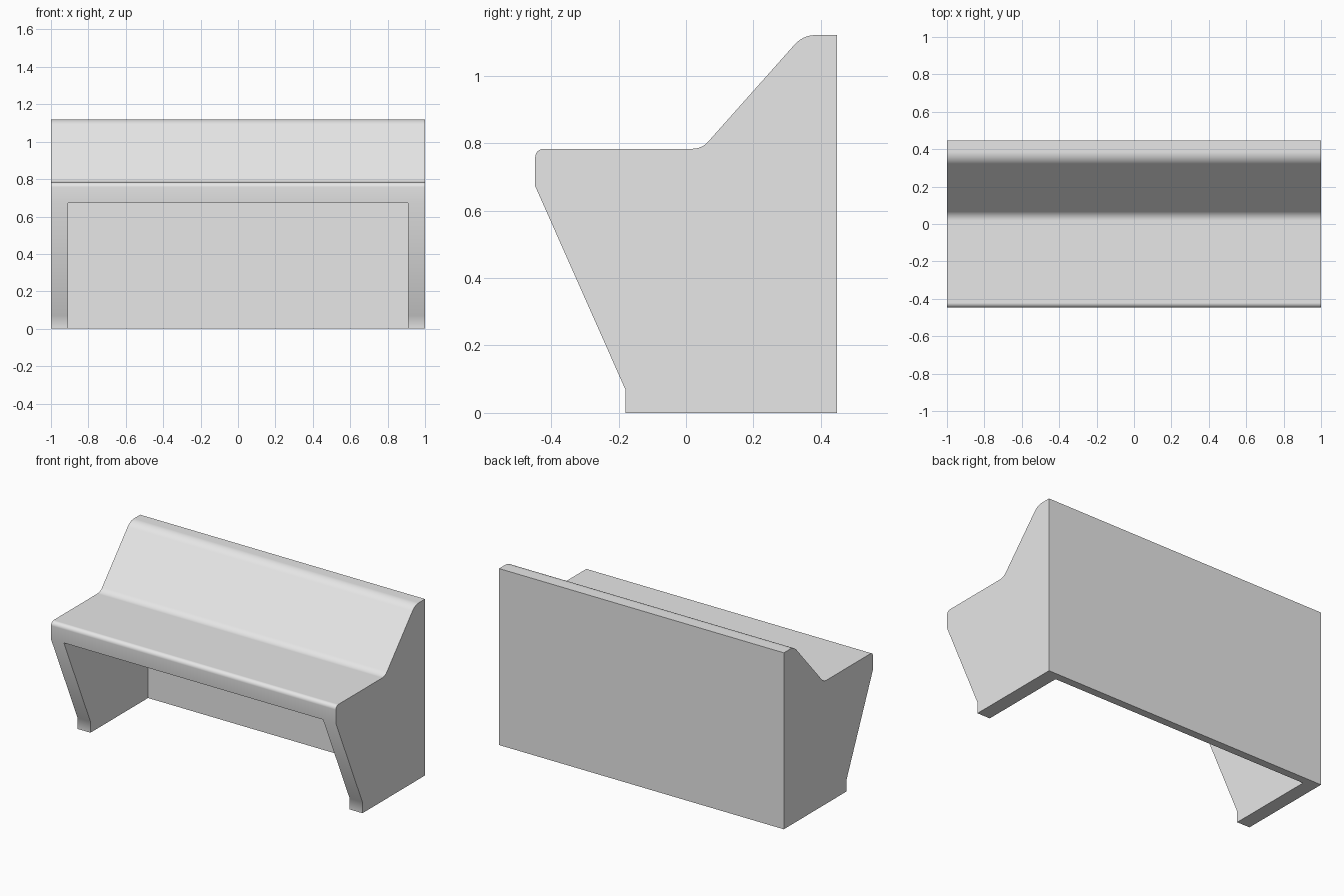
import bpy, bmesh, math
from mathutils import Vector

cube = bpy.data.objects.get("Cube")
if cube:
    bpy.data.objects.remove(cube, do_unlink=True)

grey = bpy.data.materials.new("plain grey")
grey.use_nodes = True
colour = (0.8, 0.8, 0.8, 1)
grey.diffuse_color = colour
grey.node_tree.nodes["Principled BSDF"].inputs["Base Color"].default_value = colour

HALF_WIDTH, DEPTH, SEAT_BOTTOM = 1.0, 0.447, 0.672
PANEL, BACK = 0.09, 0.05


def rounded_corner(before, corner, after, setback, steps=10):
    """Points of a circular fillet starting setback away from the corner."""
    a = (before - corner).normalized()
    b = (after - corner).normalized()
    half = a.angle(b) / 2
    centre = corner + (a + b).normalized() * setback / math.cos(half)
    start, end = corner + a * setback - centre, corner + b * setback - centre
    sweep = start.angle(end)
    return [centre + (start * math.sin((1 - i / steps) * sweep)
                      + end * math.sin(i / steps * sweep)) / math.sin(sweep)
            for i in range(steps + 1)]


def make_object(name, bm):
    bmesh.ops.recalc_face_normals(bm, faces=bm.faces[:])
    mesh = bpy.data.meshes.new(name)
    bm.to_mesh(mesh)
    bm.free()
    mesh.materials.append(grey)
    obj = bpy.data.objects.new(name, mesh)
    bpy.context.collection.objects.link(obj)
    return obj


# Side profile as (y, z, corner setback)
outline = [(-0.18, 0, 0), (DEPTH, 0, 0), (DEPTH, 1.12, 0), (0.347, 1.12, 0.037),
           (0.047, 0.783, 0.028), (-DEPTH, 0.783, 0.025),
           (-DEPTH, SEAT_BOTTOM, 0), (-0.18, 0.07, 0)]
points = []
for i, (y, z, setback) in enumerate(outline):
    corner = Vector((y, z))
    if setback:
        before = Vector(outline[i - 1][:2])
        after = Vector(outline[(i + 1) % len(outline)][:2])
        points += rounded_corner(before, corner, after, setback)
    else:
        points.append(corner)

# Bench body, swept across the whole width
bm = bmesh.new()
face = bm.faces.new([bm.verts.new((-HALF_WIDTH, p.x, p.y)) for p in points])
sweep = bmesh.ops.extrude_face_region(bm, geom=[face])
verts = [g for g in sweep["geom"] if isinstance(g, bmesh.types.BMVert)]
bmesh.ops.translate(bm, verts=verts, vec=(2 * HALF_WIDTH, 0, 0))
bench = make_object("bench", bm)

# Leg space below the seat, leaving two end panels and a back panel
bm = bmesh.new()
bmesh.ops.create_cube(bm, size=1)
front, rear = -1.0, DEPTH - BACK
bmesh.ops.scale(bm, verts=bm.verts, vec=(2 * (HALF_WIDTH - PANEL), rear - front, 2 * SEAT_BOTTOM))
bmesh.ops.translate(bm, verts=bm.verts, vec=(0, (rear + front) / 2, 0))
cutter = make_object("leg_space_cutter", bm)
cutter.hide_render = True

cut = bench.modifiers.new("leg space", "BOOLEAN")
cut.operation = "DIFFERENCE"
cut.solver = "EXACT"
cut.object = cutter
bpy.ops.object.select_all(action="DESELECT")
bench.select_set(True)
bpy.context.view_layer.objects.active = bench
bpy.ops.object.modifier_apply(modifier=cut.name)
bpy.data.objects.remove(cutter, do_unlink=True)

# Smooth the rounded edges while keeping the panels flat
bpy.ops.object.shade_smooth_by_angle(angle=math.radians(25))
weighted = bench.modifiers.new("flat panels", "WEIGHTED_NORMAL")
weighted.keep_sharp = True
